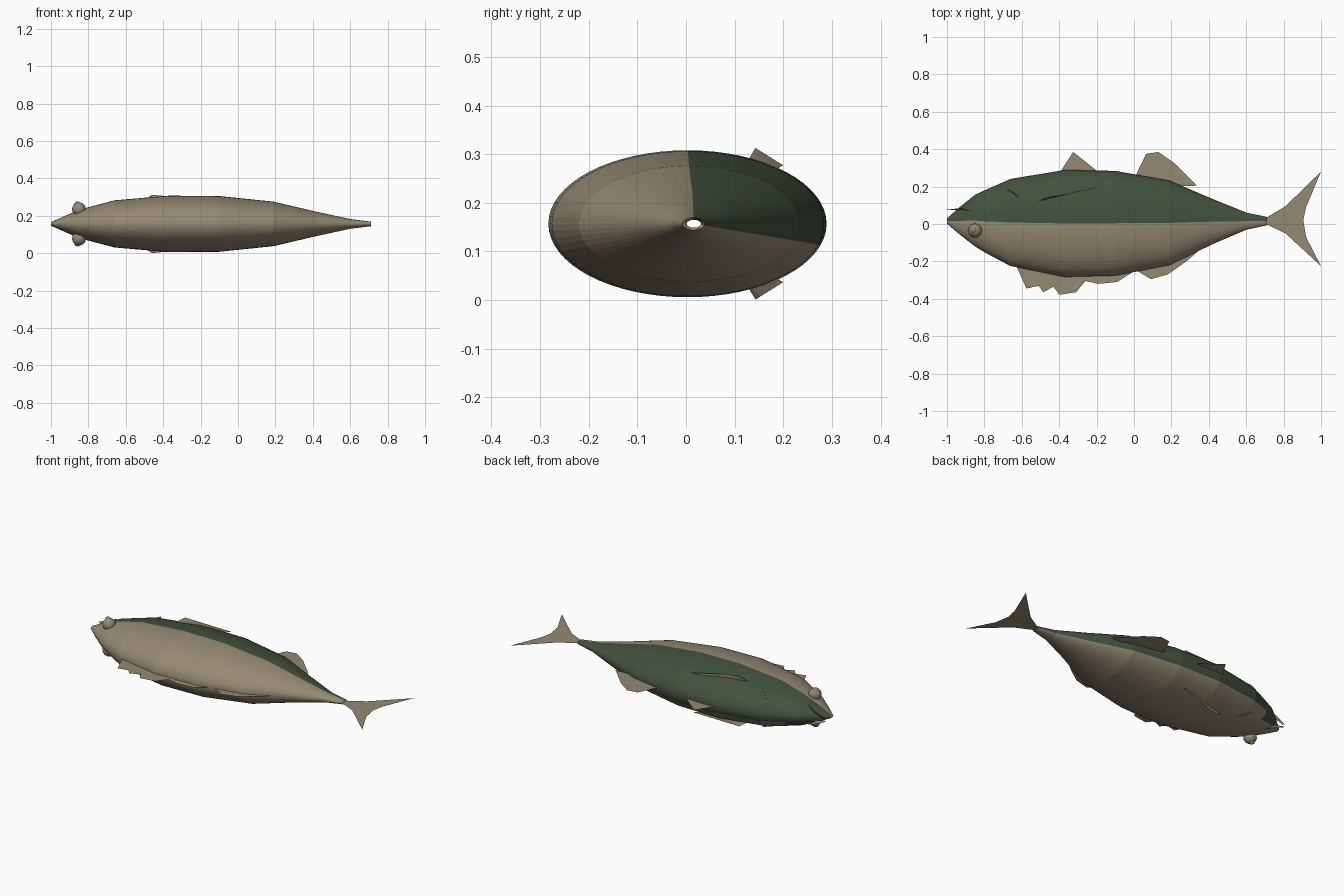
import bpy
import bmesh
from math import sin, cos, pi, radians

cube = bpy.data.objects.get("Cube")
if cube:
    bpy.data.objects.remove(cube, do_unlink=True)

MID = 0.157  # height of the plane of symmetry


def material(name, rgb):
    m = bpy.data.materials.new(name)
    m.use_nodes = True
    m.diffuse_color = (*rgb, 1)
    node = next(n for n in m.node_tree.nodes if n.type == 'BSDF_PRINCIPLED')
    node.inputs["Base Color"].default_value = (*rgb, 1)
    node.inputs["Roughness"].default_value = 0.8
    return m


tan = material("sandy tan", (0.30, 0.25, 0.17))
green = material("dark green", (0.055, 0.083, 0.047))


def finish(name, bm, *mats):
    mesh = bpy.data.meshes.new(name)
    bm.to_mesh(mesh)
    bm.free()
    for m in mats:
        mesh.materials.append(m)
    ob = bpy.data.objects.new(name, mesh)
    bpy.context.collection.objects.link(ob)
    return ob


def plate(name, points, mat=tan):
    """Thin sheet through an outline; 2D points lie in the middle plane."""
    bm = bmesh.new()
    face = bm.faces.new([bm.verts.new((*p, MID)[:3]) for p in points])
    bmesh.ops.triangulate(bm, faces=[face])
    return finish(name, bm, mat)


# Body: elliptical rings (x, centre y, half width, half height), open ends
rings = [
    (-1.0, 0.016, 0.0145, 0.008), (-0.93, 0.017, 0.075, 0.041),
    (-0.85, 0.018, 0.138, 0.076), (-0.79, 0.014, 0.170, 0.092),
    (-0.66, 0.008, 0.233, 0.126), (-0.37, 0.003, 0.286, 0.151),
    (-0.10, 0.004, 0.280, 0.149), (0.19, 0.006, 0.226, 0.119),
    (0.42, 0.013, 0.121, 0.065), (0.60, 0.015, 0.046, 0.026),
    (0.71, 0.0154, 0.0225, 0.0125),
]
SIDES = 64
bm = bmesh.new()
loops = [[bm.verts.new((x, cy + a * cos(2 * pi * i / SIDES),
                        MID + b * sin(2 * pi * i / SIDES)))
          for i in range(SIDES)] for x, cy, a, b in rings]
for r in range(len(rings) - 1):
    on_cheek = r in (1, 2)
    for i in range(SIDES):
        j = (i + 1) % SIDES
        f = bm.faces.new((loops[r][i], loops[r][j],
                          loops[r + 1][j], loops[r + 1][i]))
        # Green back: upper quarter, reaching a little below the edge
        angle = 360 * (i + 0.5) / SIDES
        if angle > 180:
            angle -= 360
        lower = -45 if on_cheek else -16.9
        f.material_index = 1 if lower < angle < 90 else 0
bmesh.ops.recalc_face_normals(bm, faces=bm.faces)
finish("body", bm, tan, green)

# Fins lying in the middle plane, rooted inside the body
plate("front_dorsal_fin", [(-0.40, 0.27), (-0.325, 0.385), (-0.18, 0.27)])
plate("rear_dorsal_fin", [(0, 0.24), (0.065, 0.375), (0.13, 0.385),
                          (0.21, 0.33), (0.335, 0.205), (0.2, 0.2)])
plate("belly_fin", [(-0.64, -0.2), (-0.575, -0.345), (-0.51, -0.33),
                    (-0.485, -0.365), (-0.43, -0.335), (-0.4, -0.378),
                    (-0.355, -0.315), (-0.31, -0.365), (-0.26, -0.305),
                    (-0.19, -0.32), (-0.09, -0.31), (0.02, -0.24),
                    (-0.3, -0.25)])
plate("anal_fin", [(0.0, -0.24), (0.09, -0.295), (0.18, -0.27),
                   (0.28, -0.2), (0.36, -0.13), (0.2, -0.19)])
plate("tail_fin", [(0.71, 0.035), (0.81, 0.095), (1, 0.28), (0.92, 0.09),
                   (0.905, 0.02), (0.92, -0.07), (1, -0.225),
                   (0.81, -0.05), (0.71, -0.003)])


def ball(name, centre, radius):
    bm = bmesh.new()
    bmesh.ops.create_uvsphere(bm, u_segments=20, v_segments=12, radius=radius)
    bmesh.ops.translate(bm, verts=bm.verts, vec=centre)
    ob = finish(name, bm, tan)
    for p in ob.data.polygons:
        p.use_smooth = True


# Paired parts on the two flanks
for side, s in (("left", 1), ("right", -1)):
    def flank(points):
        return [(x, y, MID + s * h) for x, y, h in points]

    ball(side + "_eye", (-0.85, -0.035, MID + s * 0.078), 0.037)
    ball(side + "_pupil", (-0.858, -0.032, MID + s * 0.102), 0.018)
    plate(side + "_pectoral_fin", flank([
        (-0.52, 0.118, 0.115), (-0.46, 0.143, 0.156), (-0.40, 0.152, 0.150),
        (-0.18, 0.200, 0.120), (-0.30, 0.172, 0.105)]))
    plate(side + "_gill_flap", flank([
        (-0.68, 0.183, 0.065), (-0.675, 0.187, 0.085), (-0.635, 0.160, 0.108),
        (-0.595, 0.118, 0.116), (-0.60, 0.112, 0.095)]))
    plate(side + "_whisker", flank([
        (-0.87, 0.070, 0.064), (-0.93, 0.085, 0.040), (-1.0, 0.076, 0.010),
        (-0.99, 0.074, 0.004), (-0.92, 0.076, 0.025)]))
